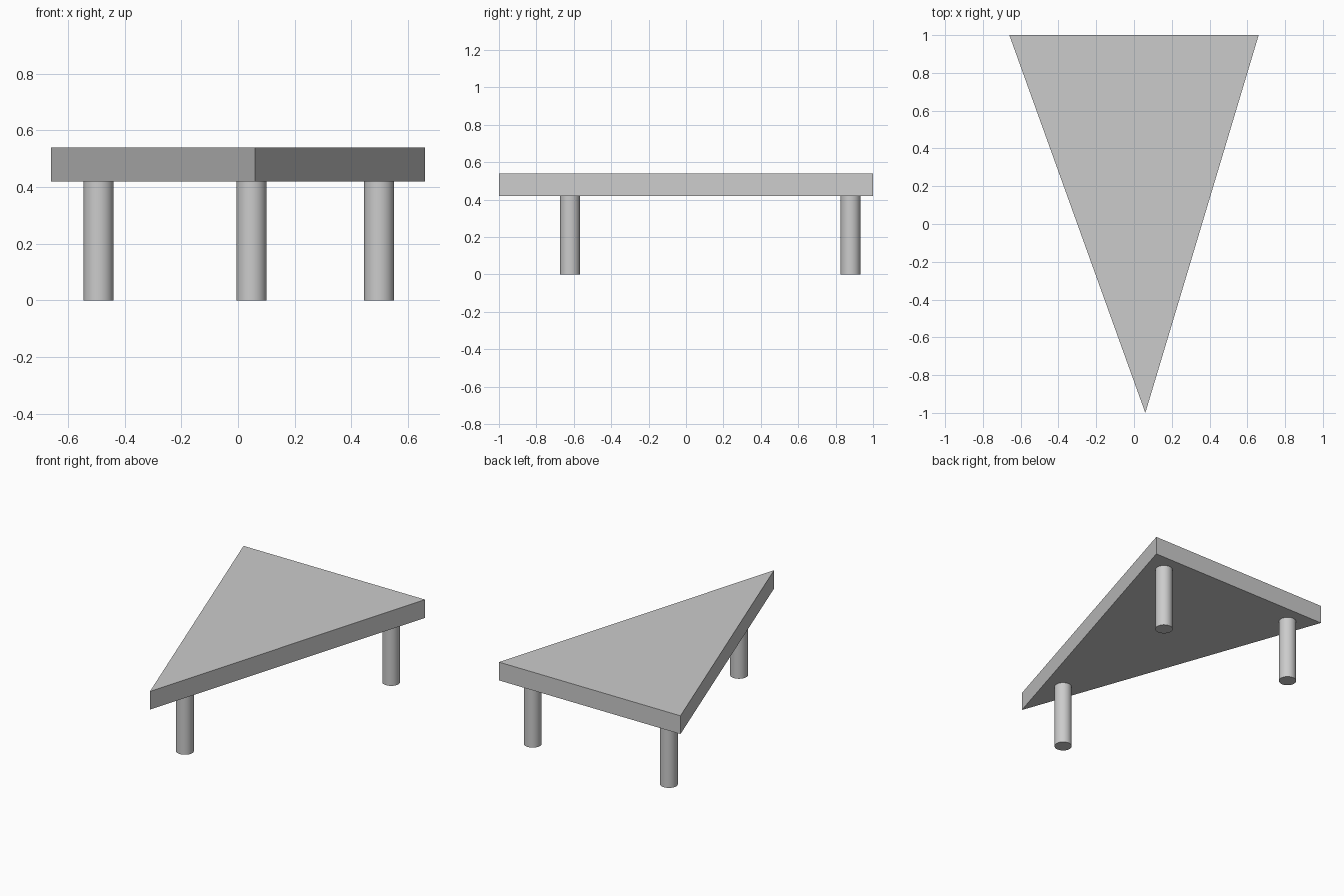
import bpy
import bmesh
import math

default = bpy.data.objects.get("Cube")
if default:
    bpy.data.objects.remove(default, do_unlink=True)

UNDERSIDE, TOP = 0.42, 0.54
LEG_RADIUS = 0.053

# Single plain grey for the whole table
grey = bpy.data.materials.new("light_grey")
grey.use_nodes = True
colour = (0.6, 0.6, 0.6, 1.0)
grey.diffuse_color = colour
grey.node_tree.nodes["Principled BSDF"].inputs["Base Color"].default_value = colour


def add_slab(name, outline, bottom, top):
    """Extrude a flat outline into a solid slab."""
    bm = bmesh.new()
    face = bm.faces.new([bm.verts.new((x, y, bottom)) for x, y in outline])
    extruded = bmesh.ops.extrude_face_region(bm, geom=[face])["geom"]
    verts = [v for v in extruded if isinstance(v, bmesh.types.BMVert)]
    bmesh.ops.translate(bm, verts=verts, vec=(0, 0, top - bottom))
    bmesh.ops.recalc_face_normals(bm, faces=bm.faces)
    mesh = bpy.data.meshes.new(name)
    bm.to_mesh(mesh)
    bm.free()
    mesh.materials.append(grey)
    obj = bpy.data.objects.new(name, mesh)
    bpy.context.collection.objects.link(obj)


def add_leg(name, x, y):
    """Round leg from the floor to the underside of the top."""
    bpy.ops.mesh.primitive_cylinder_add(
        vertices=48, radius=LEG_RADIUS, depth=UNDERSIDE, location=(x, y, UNDERSIDE / 2))
    leg = bpy.context.object
    leg.name = leg.data.name = name
    leg.data.materials.append(grey)
    bpy.ops.object.shade_smooth_by_angle(angle=math.radians(30))


# Triangular table top, with its point slightly off centre at the front
add_slab("table_top", [(-0.66, 1.0), (0.06, -1.0), (0.66, 1.0)], UNDERSIDE, TOP)

# One leg near each corner
for name, x, y in (("front_leg", 0.048, -0.62),
                   ("back_right_leg", -0.492, 0.88),
                   ("back_left_leg", 0.498, 0.88)):
    add_leg(name, x, y)
